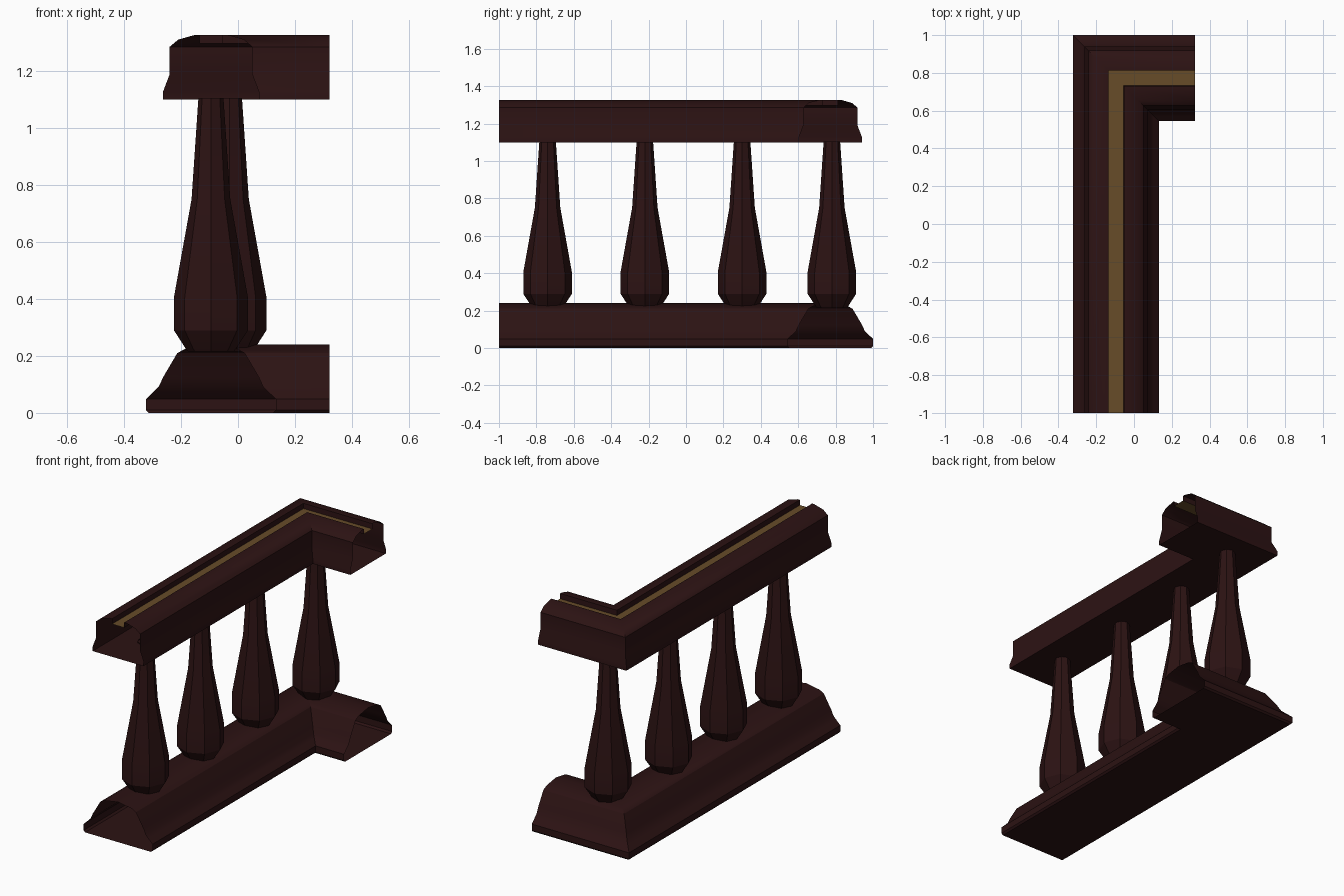
import bpy, bmesh, math

if "Cube" in bpy.data.objects:
    bpy.data.objects.remove(bpy.data.objects["Cube"])


def material(name, rgb):
    m = bpy.data.materials.new(name)
    m.diffuse_color = (*rgb, 1)
    m.use_nodes = True
    m.node_tree.nodes["Principled BSDF"].inputs["Base Color"].default_value = m.diffuse_color
    return m


WOOD = material("dark mahogany", (0.025, 0.0062, 0.0065))
GOLD = material("old gold", (0.135, 0.072, 0.022))

CX, CY = -0.095, 0.7725      # centre lines of the long and the short run
Y_END, X_END = -1.0, 0.322   # open ends of the two runs


def finish(bm, name, mats):
    bmesh.ops.recalc_face_normals(bm, faces=bm.faces)
    me = bpy.data.meshes.new(name)
    bm.to_mesh(me)
    bm.free()
    for m in mats:
        me.materials.append(m)
    ob = bpy.data.objects.new(name, me)
    bpy.context.collection.objects.link(ob)
    bpy.ops.object.select_all(action='DESELECT')
    ob.select_set(True)
    bpy.context.view_layer.objects.active = ob
    bpy.ops.object.shade_smooth_by_angle(angle=math.radians(30))
    return ob


def rail(name, half, gold_floor=False):
    """Sweep a mirrored (offset, height) profile round the mitred corner."""
    prof = half + [(-d, z) for d, z in reversed(half) if d > 0]
    bm = bmesh.new()
    rings = [[bm.verts.new(f(d, z)) for d, z in prof] for f in (
        lambda d, z: (CX - d, Y_END, z),
        lambda d, z: (CX - d, CY + d, z),
        lambda d, z: (X_END, CY + d, z))]
    n = len(prof)
    for a, b in zip(rings, rings[1:]):
        for i in range(n):
            j = (i + 1) % n
            face = bm.faces.new((a[i], a[j], b[j], b[i]))
            # floor of the top groove is gilded
            if gold_floor and i == len(half) - 1:
                face.material_index = 1
    return finish(bm, name, [WOOD, GOLD])


def baluster(name, x, y, sides=8):
    prof = [(0.08, 0.215), (0.09, 0.228), (0.13, 0.29), (0.13, 0.405),
            (0.068, 0.75), (0.044, 1.105)]
    bm = bmesh.new()
    rings = []
    for r, z in prof:
        rings.append([bm.verts.new((x + r * math.cos(k * math.tau / sides),
                                    y + r * math.sin(k * math.tau / sides), z))
                      for k in range(sides)])
    for a, b in zip(rings, rings[1:]):
        for i in range(sides):
            j = (i + 1) % sides
            bm.faces.new((a[i], a[j], b[j], b[i]))
    ob = finish(bm, name, [WOOD])
    bpy.ops.object.shade_smooth_by_angle(angle=math.radians(50))
    return ob


# Bottom rail: wide moulded plinth with an arched top
rail("bottom_rail", [(0.218, 0), (0.228, 0.01), (0.228, 0.048), (0.2, 0.075),
                     (0.183, 0.092), (0.168, 0.125), (0.118, 0.21),
                     (0.09, 0.225), (0, 0.24)])

# Handrail with a gilded groove along the top
rail("top_rail", [(0.168, 1.1), (0.168, 1.128), (0.145, 1.188), (0.145, 1.285),
                  (0.115, 1.31), (0.055, 1.327), (0.041, 1.327),
                  (0.04, 1.296)], gold_floor=True)

# Balusters along the long run, and one at the corner
for k in range(3):
    baluster(f"baluster_{k + 1}", CX, -0.74 + 0.52 * k)
baluster("corner_baluster", -0.03, 0.78)
